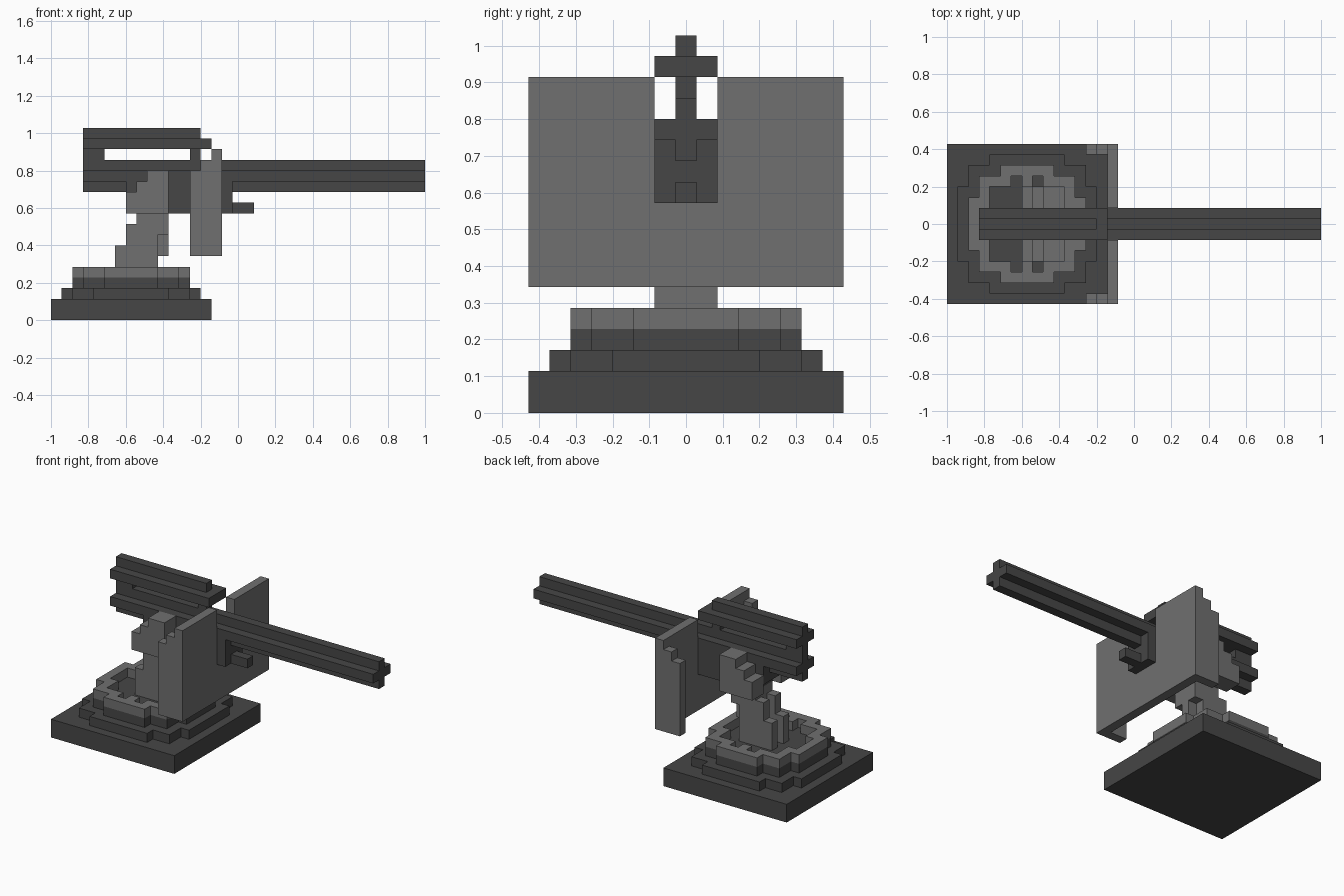
import bpy, bmesh

cube = bpy.data.objects.get("Cube")
if cube:
    bpy.data.objects.remove(cube, do_unlink=True)

V = 2 / 35  # size of one block


def material(name, value):
    m = bpy.data.materials.new(name)
    m.use_nodes = True
    colour = (value, value, value, 1)
    m.diffuse_color = colour
    bsdf = next(n for n in m.node_tree.nodes if n.type == 'BSDF_PRINCIPLED')
    bsdf.inputs["Base Color"].default_value = colour
    bsdf.inputs["Roughness"].default_value = 0.8
    return m


DARK = material("dark grey", 0.061)
LIGHT = material("light grey", 0.16)


def blocks(name, mat, *boxes):
    """Merge block-unit boxes (x0, x1, y0, y1, z0, z1) into one surface of unit cells."""
    cells = set()
    for x0, x1, y0, y1, z0, z1 in boxes:
        cells |= {(x, y, z) for x in range(x0, x1)
                  for y in range(y0, y1) for z in range(z0, z1)}
    return cells_object(name, mat, cells)


def cells_object(name, mat, cells):
    bm = bmesh.new()
    verts = {}

    def vert(p):
        if p not in verts:
            verts[p] = bm.verts.new(((p[0] - 17.5) * V, (p[1] - 7.5) * V, p[2] * V))
        return verts[p]

    # Only the outer faces of the cells are made
    for c in cells:
        for axis in range(3):
            for side in (0, 1):
                n = list(c)
                n[axis] += 2 * side - 1
                if tuple(n) in cells:
                    continue
                a, b = (axis + 1) % 3, (axis + 2) % 3
                ring = []
                for da, db in ((0, 0), (1, 0), (1, 1), (0, 1)):
                    p = list(c)
                    p[axis] += side
                    p[a] += da
                    p[b] += db
                    ring.append(vert(tuple(p)))
                bm.faces.new(ring if side else ring[::-1])
    # Merge the coplanar cells into large flat faces
    bmesh.ops.dissolve_limit(bm, angle_limit=0.01, verts=bm.verts[:], edges=bm.edges[:])
    me = bpy.data.meshes.new(name)
    bm.to_mesh(me)
    bm.free()
    me.materials.append(mat)
    ob = bpy.data.objects.new(name, me)
    bpy.context.collection.objects.link(ob)
    return ob


def disc(rows, z0, z1):
    """Stepped disc cells: rows of (y0, x0), symmetric about block 7.5."""
    return {(x, y, z) for y0, x0 in rows for y in range(y0, 15 - y0)
            for x in range(x0, 15 - x0) for z in range(z0, z1)}


def both(*boxes):
    """Boxes plus their mirror images across y."""
    return [*boxes, *((a, b, 15 - d, 15 - c, e, f) for a, b, c, d, e, f in boxes)]


# Stepped pedestal
blocks("base_plate", DARK, (0, 15, 0, 15, 0, 2))
cells_object("lower_step", DARK, disc([(1, 4), (2, 2), (4, 1)], 2, 3))
RIM = [(2, 5), (3, 3), (5, 2)]
cells_object("upper_step", DARK, disc(RIM, 3, 4))

# Turning ring with a hollow centre and two teeth
ring = disc(RIM, 4, 5) - disc([(3, 6), (4, 4), (6, 3)], 4, 5)
cells_object("turning_ring", LIGHT, ring | {(7, 3, 4), (7, 11, 4)})

# Neck: two side plates around a core, with a lug in front
blocks("neck", LIGHT,
       *both((6, 10, 6, 7, 4, 7), (7, 10, 6, 7, 7, 9)),
       (8, 10, 7, 8, 4, 8), (10, 11, 7, 8, 6, 8), (8, 11, 6, 9, 8, 10))

# Cradle cheeks either side of the gun
for name, y in (("right_cheek", 4), ("left_cheek", 9)):
    blocks(name, LIGHT, (7, 11, y, y + 2, 10, 12),
           (8, 11, y, y + 2, 12, 13), (9, 11, y, y + 2, 13, 14))

# Shield with a slot for the gun and stepped side flanges
blocks("shield", LIGHT, (15, 16, 0, 15, 6, 10),
       *both((15, 16, 0, 6, 10, 16), (13, 15, 0, 1, 6, 14), (14, 15, 0, 1, 14, 15)))

# Gun: receiver, barrel and top recoil tube with cross sections
blocks("receiver", DARK, (7, 17, 6, 9, 11, 13), (8, 17, 6, 9, 10, 11),
       (17, 19, 7, 8, 10, 11))
blocks("barrel", DARK, (3, 35, 6, 9, 13, 14), (3, 35, 7, 8, 12, 15))
blocks("top_tube", DARK, (3, 15, 6, 9, 16, 17), (3, 14, 7, 8, 16, 18),
       (3, 5, 7, 8, 15, 16), (13, 14, 7, 8, 15, 16))
